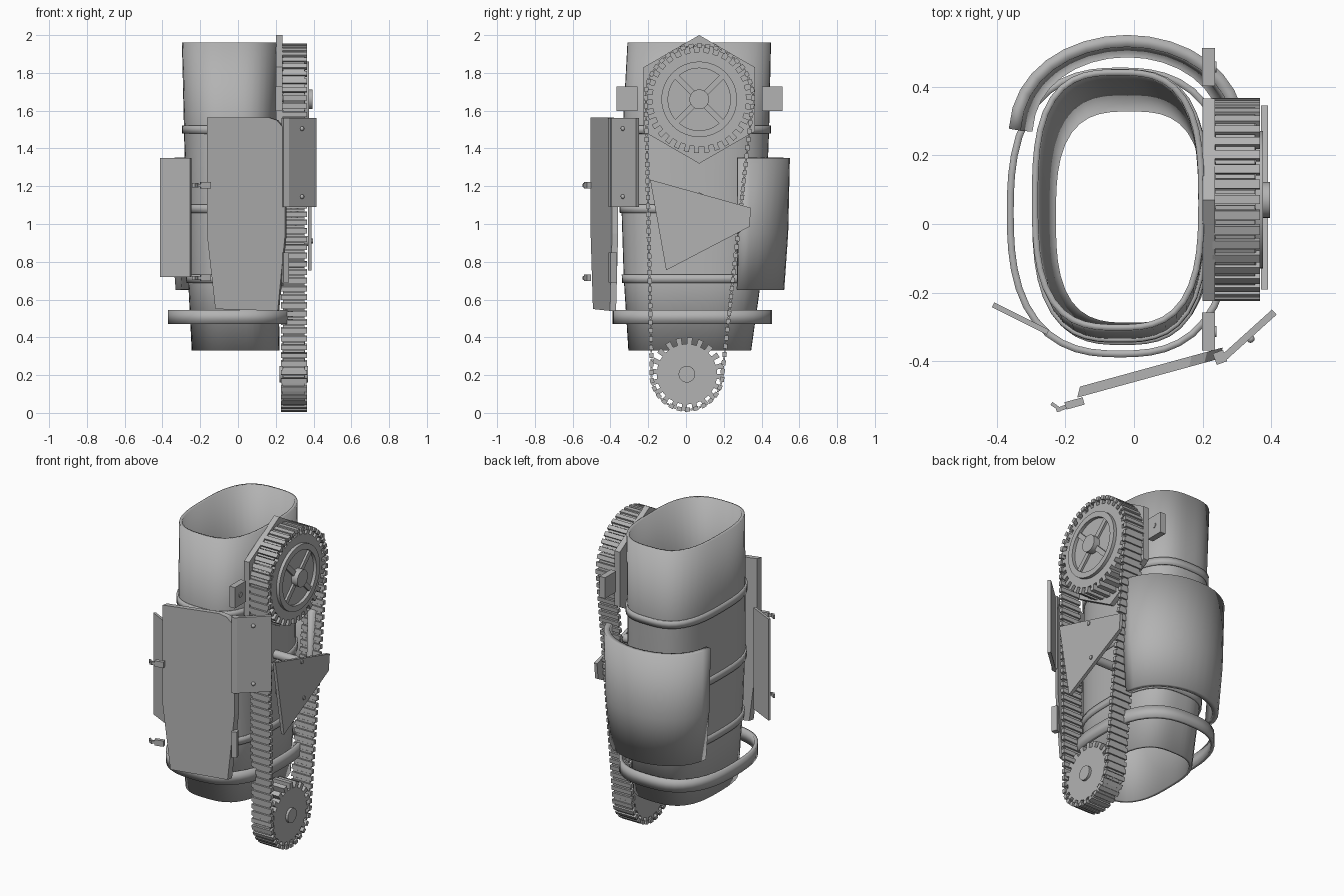
import bpy, bmesh, math
from mathutils import Vector, Matrix

cube = bpy.data.objects.get("Cube")
if cube:
    bpy.data.objects.remove(cube, do_unlink=True)

grey = bpy.data.materials.new("plain grey")
grey.use_nodes = True
colour = (0.45, 0.45, 0.45, 1)
grey.diffuse_color = colour
grey.node_tree.nodes["Principled BSDF"].inputs["Base Color"].default_value = colour


def finish(name, bm, smooth=False):
    bmesh.ops.recalc_face_normals(bm, faces=bm.faces)
    mesh = bpy.data.meshes.new(name)
    bm.to_mesh(mesh)
    bm.free()
    mesh.materials.append(grey)
    ob = bpy.data.objects.new(name, mesh)
    bpy.context.collection.objects.link(ob)
    if smooth:
        bpy.ops.object.select_all(action='DESELECT')
        bpy.context.view_layer.objects.active = ob
        ob.select_set(True)
        bpy.ops.object.shade_smooth_by_angle(angle=math.radians(35))
    return ob


def solidify(ob, thickness, offset=-1):
    mod = ob.modifiers.new("thickness", 'SOLIDIFY')
    mod.thickness, mod.offset = thickness, offset


def add_box(bm, centre, size, angle=0, axis='Z'):
    matrix = Matrix.Translation(centre) @ Matrix.Rotation(angle, 4, axis) @ Matrix.Diagonal((*size, 1))
    bmesh.ops.create_cube(bm, size=1, matrix=matrix)


def box(name, centre, size, angle=0, axis='Z'):
    bm = bmesh.new()
    add_box(bm, centre, size, angle, axis)
    return finish(name, bm)


def prism(name, points, depth):
    """Extrude a closed outline of vectors along the depth vector."""
    bm = bmesh.new()
    face = bm.faces.new([bm.verts.new(p) for p in points])
    out = bmesh.ops.extrude_face_region(bm, geom=[face])
    verts = [g for g in out["geom"] if isinstance(g, bmesh.types.BMVert)]
    bmesh.ops.translate(bm, verts=verts, vec=depth)
    return finish(name, bm)


def side_prism(name, yz, x0, x1):
    return prism(name, [(x0, y, z) for y, z in yz], (x1 - x0, 0, 0))


def rod(name, y, z, r, x0, x1, sides=32):
    bm = bmesh.new()
    bmesh.ops.create_cone(bm, cap_ends=True, segments=sides, radius1=r, radius2=r, depth=x1 - x0,
                          matrix=Matrix.Translation(((x0 + x1) / 2, y, z)) @ Matrix.Rotation(math.pi / 2, 4, 'Y'))
    return finish(name, bm, True)


def oval(x0, x1, y0, y1, z, n=48, power=2.9):
    pts = []
    for i in range(n):
        a = 2 * math.pi * i / n
        c, s = math.cos(a), math.sin(a)
        r = (abs(c) ** power + abs(s) ** power) ** (-1 / power)
        pts.append(Vector(((x0 + x1) / 2 + (x1 - x0) / 2 * c * r, (y0 + y1) / 2 + (y1 - y0) / 2 * s * r, z)))
    return pts


def loft(name, rows, closed=True):
    bm = bmesh.new()
    grid = [[bm.verts.new(p) for p in row] for row in rows]
    for a, b in zip(grid, grid[1:]):
        for i in range(len(a) if closed else len(a) - 1):
            j = (i + 1) % len(a)
            bm.faces.new((a[i], a[j], b[j], b[i]))
    return finish(name, bm, True)


# Open tapering sleeve
SECTIONS = [(0.33, -0.245, 0.22, -0.305, 0.345), (0.72, -0.265, 0.215, -0.33, 0.40),
            (1.1, -0.277, 0.21, -0.342, 0.425), (1.5, -0.286, 0.205, -0.335, 0.44),
            (1.96, -0.297, 0.205, -0.31, 0.45)]


def section_at(z, grow=0):
    for a, b in zip(SECTIONS, SECTIONS[1:]):
        if a[0] <= z <= b[0]:
            t = (z - a[0]) / (b[0] - a[0])
            x0, x1, y0, y1 = [p + (q - p) * t for p, q in zip(a[1:], b[1:])]
            return oval(x0 - grow, x1 + grow, y0 - grow, y1 + grow, z)


solidify(loft("sleeve", [section_at(s[0]) for s in SECTIONS]), 0.018)

# Raised bands and the loose lower hoop
for z in (0.71, 1.08, 1.5):
    solidify(loft("raised_band", [section_at(z - 0.022, 0.01), section_at(z + 0.022, 0.01)]), 0.015)
hoop = [oval(-0.37, 0.29, -0.388, 0.455, z, power=2.6) for z in (0.47, 0.545)]
solidify(loft("lower_hoop", hoop), 0.02)

# Curved back shield
rows = []
for z, k in ((0.65, 0.9), (0.95, 0.97), (1.35, 1)):
    row = []
    for i in range(17):
        a = math.radians(4 + 172 * i / 16)
        row.append((-0.02 + 0.345 * k * math.cos(a), 0.25 + 0.3 * k * math.sin(a) ** 0.9, z))
    rows.append(row)
solidify(loft("back_shield", rows, False), 0.035)

# Front door, swung slightly open
slope = (0.50 - 0.385) / 0.42
outline = [(-0.165, 1.565), (0.16, 1.565), (0.205, 1.55), (0.235, 1.515), (0.25, 1.46),
           (0.25, 0.95), (0.21, 0.54), (-0.12, 0.55), (-0.165, 0.95)]
prism("front_door", [(x, -0.505 + (x + 0.165) * slope, z) for x, z in outline], (0.008, 0.032, 0))

# Side flaps
box("left_flap", (0.332, -0.325, 1.325), (0.205, 0.02, 0.47), math.atan2(0.14, 0.155))
box("right_flap", (-0.33, -0.275, 1.035), (0.178, 0.015, 0.63), math.atan2(-0.08, 0.16))
for z in (1.145, 1.505):
    bm = bmesh.new()
    bmesh.ops.create_uvsphere(bm, u_segments=12, v_segments=8, radius=0.012,
                              matrix=Matrix.Translation((0.339, -0.334, z)))
    finish("flap_rivet", bm, True)
for z, h in ((1.325, 0.47), (0.77, 0.16)):
    box("door_hinge", (0.25, -0.388, z), (0.032, 0.035, h), math.radians(20))

# Door latches
for z in (0.715, 1.205):
    box("latch_block", (-0.173, -0.522, z), (0.055, 0.022, 0.036), math.atan(slope))
    box("latch_arm", (-0.207, -0.535, z), (0.04, 0.012, 0.016), math.radians(20))
    box("latch_hook", (-0.226, -0.532, z), (0.035, 0.01, 0.022), math.radians(-35))

# Hexagonal mount and its side tabs
CY, CZ = 0.07, 1.66
hexagon = [(CY + 0.34 * math.sin(i * math.pi / 3), CZ + 0.34 * math.cos(i * math.pi / 3)) for i in range(6)]
side_prism("hexagonal_mount", hexagon, 0.2, 0.235)
for y in (-0.313, 0.457):
    box("mount_tab", (0.217, y, CZ + 0.003), (0.037, 0.11, 0.13))
    rod("tab_screw", y, CZ + 0.003, 0.016, 0.23, 0.24, 12)


# Toothed wheels
def gear(name, y, z, root, tip, teeth, x0, x1):
    pts = []
    for i in range(teeth):
        for frac, r in ((0, root), (0.5, root), (0.5, tip), (1, tip)):
            a = 2 * math.pi * (i + frac) / teeth
            pts.append((y + r * math.cos(a), z + r * math.sin(a)))
    side_prism(name, pts, x0, x1)


def tube(name, y, z, outer, inner, x0, x1):
    rings = [[(x, y + r * math.cos(i * math.pi / 24), z + r * math.sin(i * math.pi / 24)) for i in range(48)]
             for x, r in ((x0, outer), (x1, outer), (x1, inner), (x0, inner), (x0, outer))]
    loft(name, rings)


LY, LZ = 0.005, 0.205
gear("upper_wheel", CY, CZ, 0.25, 0.285, 32, 0.235, 0.355)
gear("lower_wheel", LY, LZ, 0.16, 0.195, 20, 0.235, 0.355)
tube("upper_wheel_ring", CY, CZ, 0.2, 0.165, 0.35, 0.375)
rod("upper_hub", CY, CZ, 0.052, 0.35, 0.395)
rod("lower_hub", LY, LZ, 0.044, 0.22, 0.37)
for a in (math.pi / 4, -math.pi / 4):
    box("wheel_spoke", (0.357, CY, CZ), (0.022, 0.345, 0.03), a, 'X')

# Track path: two arcs joined by tangent runs
R1, R2 = 0.285, 0.188
delta = Vector((CY - LY, CZ - LZ))
lean = math.atan2(delta.y, delta.x)
spread = math.acos((R1 - R2) / delta.length)
path = []
for i in range(65):
    a = lean - spread + 2 * spread * i / 64
    path.append(Vector((CY + R1 * math.cos(a), CZ + R1 * math.sin(a))))
for i in range(65):
    a = lean + spread + (2 * math.pi - 2 * spread) * i / 64
    path.append(Vector((LY + R2 * math.cos(a), LZ + R2 * math.sin(a))))
path.append(path[0])
total = sum((b - a).length for a, b in zip(path, path[1:]))


def point_on_track(d):
    for a, b in zip(path, path[1:]):
        length = (b - a).length
        if d <= length and length > 0:
            return a + (b - a) * (d / length), math.atan2((b - a).y, (b - a).x)
        d -= length
    return path[0], 0


# Track slats, wide pads alternating with narrow links
bm = bmesh.new()
LINKS = 100
for i in range(LINKS):
    p, a = point_on_track(total * i / LINKS)
    add_box(bm, (0.297, p.x, p.y), (0.138, 0.026, 0.022), a, 'X')
    p, a = point_on_track(total * (i + 0.5) / LINKS)
    add_box(bm, (0.295, p.x, p.y), (0.115, 0.012, 0.01), a, 'X')
finish("track", bm)

# Guard plate on two posts
side_prism("guard_plate", [(-0.19, 1.235), (0.345, 1.085), (0.335, 0.985), (-0.105, 0.755)], 0.37, 0.39)
for y, z in ((0.07, 1.14), (0.09, 0.91)):
    rod("guard_post", y, z, 0.026, 0.19, 0.37, 16)
    rod("guard_screw", y, z, 0.012, 0.38, 0.396, 12)
